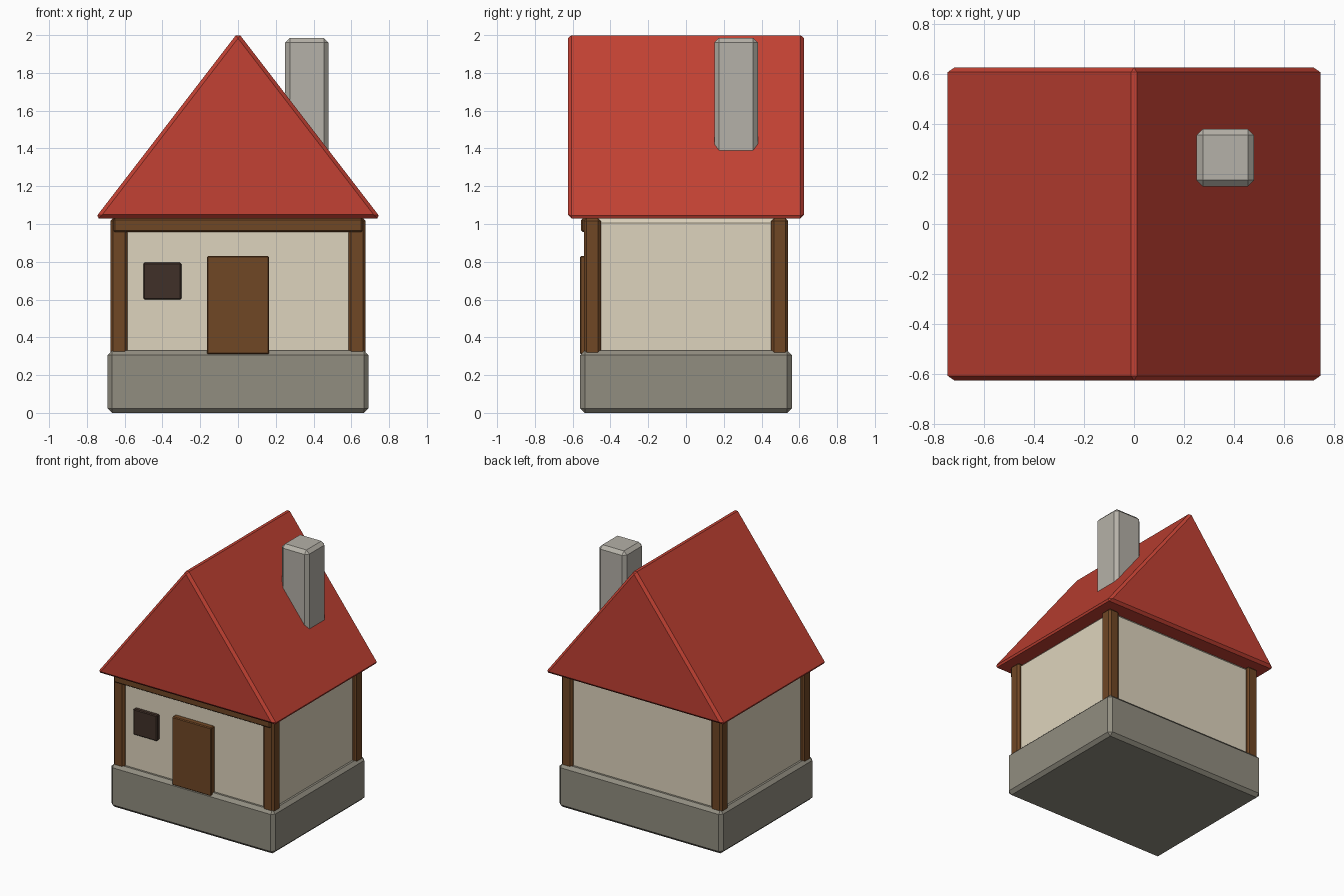
import bpy, bmesh

if "Cube" in bpy.data.objects:
    bpy.data.objects.remove(bpy.data.objects["Cube"])


def material(name, rgb):
    # sRGB 0-255 to linear
    m = bpy.data.materials.new(name)
    lin = [((c / 255 + 0.055) / 1.055) ** 2.4 for c in rgb]
    m.diffuse_color = (*lin, 1)
    m.use_nodes = True
    m.node_tree.nodes["Principled BSDF"].inputs["Base Color"].default_value = m.diffuse_color
    return m


STONE = material("base stone", (145, 141, 128))
PLASTER = material("cream plaster", (222, 212, 189))
WOOD = material("brown timber", (112, 71, 37))
DARK = material("dark window", (64, 48, 40))
TILE = material("red roof", (194, 65, 51))
CHIMNEY = material("light grey stone", (181, 177, 168))


def finish(name, bm, mat, bevel):
    # one-segment chamfer on every edge
    bmesh.ops.bevel(bm, geom=bm.edges[:], offset=bevel, segments=1,
                    affect='EDGES', profile=0.5)
    bmesh.ops.recalc_face_normals(bm, faces=bm.faces[:])
    mesh = bpy.data.meshes.new(name)
    bm.to_mesh(mesh)
    bm.free()
    mesh.materials.append(mat)
    ob = bpy.data.objects.new(name, mesh)
    bpy.context.collection.objects.link(ob)
    return ob


def box(name, x, y, z, mat, bevel):
    bm = bmesh.new()
    bmesh.ops.create_cube(bm, size=1)
    for v in bm.verts:
        for i, (lo, hi) in enumerate((x, y, z)):
            v.co[i] = hi if v.co[i] > 0 else lo
    return finish(name, bm, mat, bevel)


# Stone base and plaster walls
box("base", (-0.69, 0.69), (-0.56, 0.56), (0, 0.33), STONE, 0.024)
box("walls", (-0.65, 0.65), (-0.52, 0.52), (0.28, 1.03), PLASTER, 0.025)

# Corner posts
for sx, side in ((-1, "left"), (1, "right")):
    for sy, end in ((-1, "front"), (1, "back")):
        cx, cy = sx * 0.63, sy * 0.496
        box(f"{end}_{side}_post", (cx - 0.045, cx + 0.045),
            (cy - 0.045, cy + 0.045), (0.29, 1.03), WOOD, 0.014)

# Front beam, door and window
box("front_beam", (-0.66, 0.66), (-0.555, -0.48), (0.957, 1.03), WOOD, 0.008)
box("door", (-0.165, 0.165), (-0.561, -0.50), (0.31, 0.83), WOOD, 0.006)
box("window", (-0.50, -0.30), (-0.55, -0.50), (0.60, 0.795), DARK, 0.006)

# Gabled roof: triangular profile extruded along y
bm = bmesh.new()
tri = [bm.verts.new((x, -0.626, z)) for x, z in
       ((-0.757, 1.03), (0.757, 1.03), (0, 2.014))]
face = bm.faces.new(tri)
ext = bmesh.ops.extrude_face_region(bm, geom=[face])
for v in ext["geom"]:
    if isinstance(v, bmesh.types.BMVert):
        v.co.y = 0.626
finish("roof", bm, TILE, 0.019)

# Chimney, rising out of the right roof slope
box("chimney", (0.25, 0.48), (0.15, 0.38), (1.2, 1.985), CHIMNEY, 0.025)
